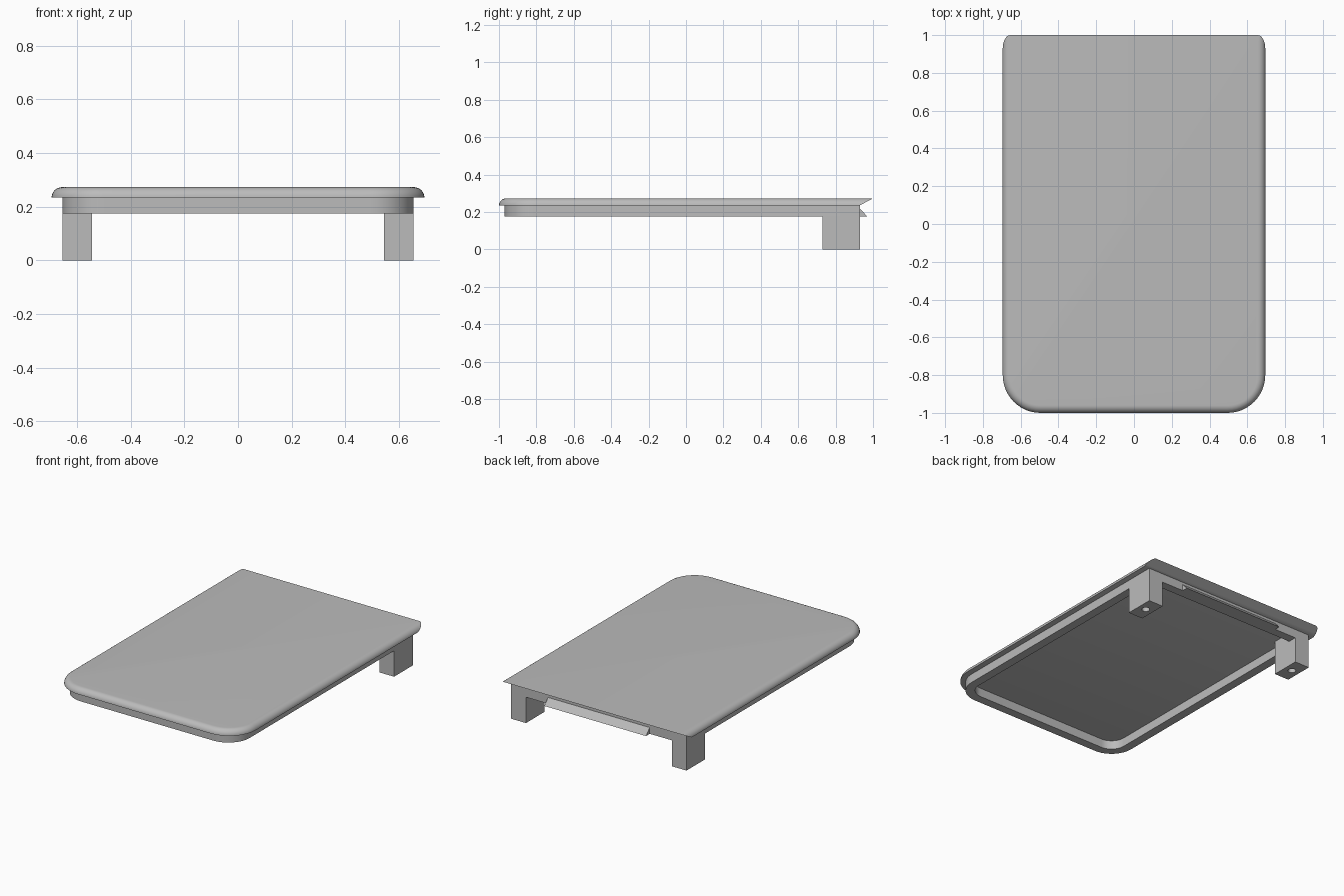
import bpy, bmesh, math
from mathutils import Vector

if "Cube" in bpy.data.objects:
    bpy.data.objects.remove(bpy.data.objects["Cube"])

Z_RIM, Z_LID, Z_TOP = 0.175, 0.235, 0.273
SEG = 12

grey = bpy.data.materials.new("light_grey")
grey.diffuse_color = (0.5, 0.5, 0.5, 1)
grey.use_nodes = True
grey.node_tree.nodes["Principled BSDF"].inputs["Base Color"].default_value = grey.diffuse_color


def finish(bm, name, smooth=False):
    bmesh.ops.recalc_face_normals(bm, faces=bm.faces)
    me = bpy.data.meshes.new(name)
    bm.to_mesh(me)
    bm.free()
    ob = bpy.data.objects.new(name, me)
    bpy.context.collection.objects.link(ob)
    me.materials.append(grey)
    if smooth:
        bpy.ops.object.select_all(action='DESELECT')
        ob.select_set(True)
        bpy.context.view_layer.objects.active = ob
        bpy.ops.object.shade_smooth_by_angle(angle=math.radians(30))
    return ob


def outline(cx, cy, r, back):
    """Front corners rounded about (+-cx, cy), square corners at the back."""
    pts = [(-cx - r, back)]
    for i in range(SEG + 1):
        a = math.pi + i * math.pi / 2 / SEG
        pts.append((-cx + r * math.cos(a), cy + r * math.sin(a)))
    return pts + [(-x, y) for x, y in reversed(pts)]


def ring(bm, pts, z):
    return [bm.verts.new((x, y, z)) for x, y in pts]


def bridge(bm, a, b):
    for i in range(len(a)):
        j = (i + 1) % len(a)
        bm.faces.new((a[i], a[j], b[j], b[i]))


# Lid: quarter-round edge on three sides, slanted cut along the back
bm = bmesh.new()
rings = []
for i in range(9):
    t = i * math.pi / 2 / 8
    pts = outline(0.495, -0.8, 0.2 - 0.04 * (1 - math.cos(t)), 1.1)
    rings.append(ring(bm, pts, Z_LID + (Z_TOP - Z_LID) * math.sin(t)))
for a, b in zip(rings, rings[1:]):
    bridge(bm, a, b)
bm.faces.new(rings[0])
bm.faces.new(rings[-1])
rise = Z_TOP - Z_LID
cut = bmesh.ops.bisect_plane(
    bm, geom=bm.verts[:] + bm.edges[:] + bm.faces[:], dist=1e-6,
    plane_co=Vector((0, 1, Z_TOP)), plane_no=Vector((0, rise, -0.07)),
    clear_outer=True)
edges = [e for e in bm.edges if e.is_boundary]
bmesh.ops.holes_fill(bm, edges=edges, sides=0)
finish(bm, "lid", True)

# Rim: hollow wall under the lid
bm = bmesh.new()
outer, inner = outline(0.495, -0.81, 0.16, 0.93), outline(0.495, -0.81, 0.1, 0.87)
loops = [ring(bm, p, z) for p, z in
         ((outer, Z_LID), (outer, Z_RIM), (inner, Z_RIM), (inner, Z_LID))]
for i in range(4):
    bridge(bm, loops[i], loops[(i + 1) % 4])
finish(bm, "rim", True)

# Latch: wedge strip on the back wall
bm = bmesh.new()
section = [(0.92, Z_RIM), (0.97, Z_RIM), (0.92, 0.228)]
ends = [[bm.verts.new((x, y, z)) for y, z in section] for x in (-0.38, 0.38)]
bridge(bm, *ends)
for e in ends:
    bm.faces.new(e)
finish(bm, "latch")

# Legs: rear blocks, each with a screw hole in the foot
for side, label in ((-1, "left"), (1, "right")):
    bm = bmesh.new()
    bmesh.ops.create_cube(bm, size=1)
    for v in bm.verts:
        v.co = (side * 0.6 + v.co.x * 0.11, 0.83 + v.co.y * 0.2, (v.co.z + 0.5) * Z_LID)
    leg = finish(bm, label + "_leg")

    bm = bmesh.new()
    bmesh.ops.create_cone(bm, cap_ends=True, segments=24, radius1=0.025,
                          radius2=0.025, depth=0.2)
    bmesh.ops.translate(bm, verts=bm.verts, vec=(side * 0.6, 0.83, 0))
    cutter = finish(bm, label + "_hole_cutter")
    cutter.hide_render = True
    cutter.hide_viewport = True
    mod = leg.modifiers.new("screw_hole", 'BOOLEAN')
    mod.operation = 'DIFFERENCE'
    mod.solver = 'EXACT'
    mod.object = cutter
